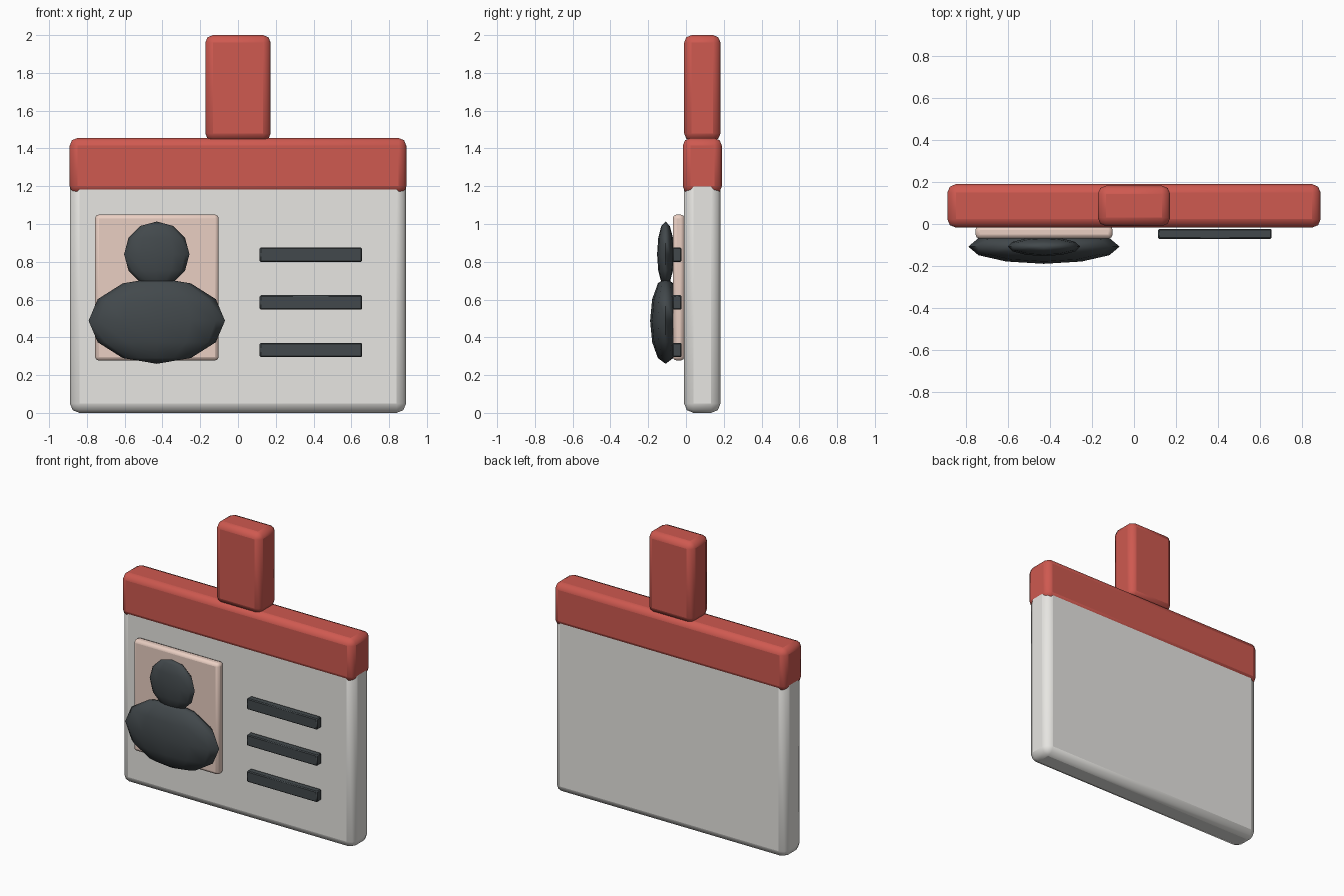
import bpy
import math

if "Cube" in bpy.data.objects:
    bpy.data.objects.remove(bpy.data.objects["Cube"])


def material(name, rgb):
    m = bpy.data.materials.new(name)
    m.diffuse_color = (*rgb, 1.0)
    m.use_nodes = True
    m.node_tree.nodes["Principled BSDF"].inputs["Base Color"].default_value = m.diffuse_color
    return m


RED = material("red", (0.62, 0.10, 0.08))
CARD = material("card_white", (0.80, 0.79, 0.76))
PALE = material("pale_pink", (0.82, 0.62, 0.54))
DARK = material("dark_grey", (0.055, 0.066, 0.072))


def finish(obj, name, mat, angle):
    obj.name = name
    obj.data.name = name
    obj.data.materials.append(mat)
    bpy.ops.object.shade_smooth_by_angle(angle=math.radians(angle))
    return obj


def block(name, x, y, z, bevel, mat, segments=2):
    """Rounded box from (min, max) ranges on each axis."""
    ranges = (x, y, z)
    bpy.ops.mesh.primitive_cube_add(size=1, location=[(a + b) / 2 for a, b in ranges])
    obj = bpy.context.object
    obj.scale = [b - a for a, b in ranges]
    bpy.ops.object.transform_apply(location=False, rotation=False, scale=True)
    finish(obj, name, mat, 50)
    mod = obj.modifiers.new("rounded_edges", 'BEVEL')
    mod.width = bevel
    mod.segments = segments
    return obj


def blob(name, centre, radii, mat):
    """Coarse flattened sphere."""
    bpy.ops.mesh.primitive_uv_sphere_add(segments=12, ring_count=6, radius=1, location=centre)
    obj = bpy.context.object
    obj.scale = radii
    bpy.ops.object.transform_apply(location=False, rotation=False, scale=True)
    return finish(obj, name, mat, 80)


# Card with its top strip and hanging tab
block("card_body", (-0.89, 0.89), (-0.01, 0.183), (0.0, 1.325), 0.05, CARD)
block("top_strip", (-0.891, 0.891), (-0.017, 0.19), (1.16, 1.455), 0.04, RED)
block("strap_tab", (-0.173, 0.173), (-0.01, 0.183), (1.44, 2.0), 0.04, RED)

# Portrait panel with head and shoulders
block("photo_panel", (-0.757, -0.102), (-0.07, -0.008), (0.277, 1.05), 0.02, PALE)
blob("portrait_head", (-0.43, -0.108, 0.84), (0.173, 0.045, 0.173), DARK)
blob("portrait_shoulders", (-0.43, -0.108, 0.488), (0.361, 0.082, 0.228), DARK)

# Three information bars
for i, z in enumerate((0.837, 0.585, 0.333)):
    block(f"info_bar_{i + 1}", (0.115, 0.657), (-0.071, -0.023),
          (z - 0.038, z + 0.038), 0.006, DARK, 1)
